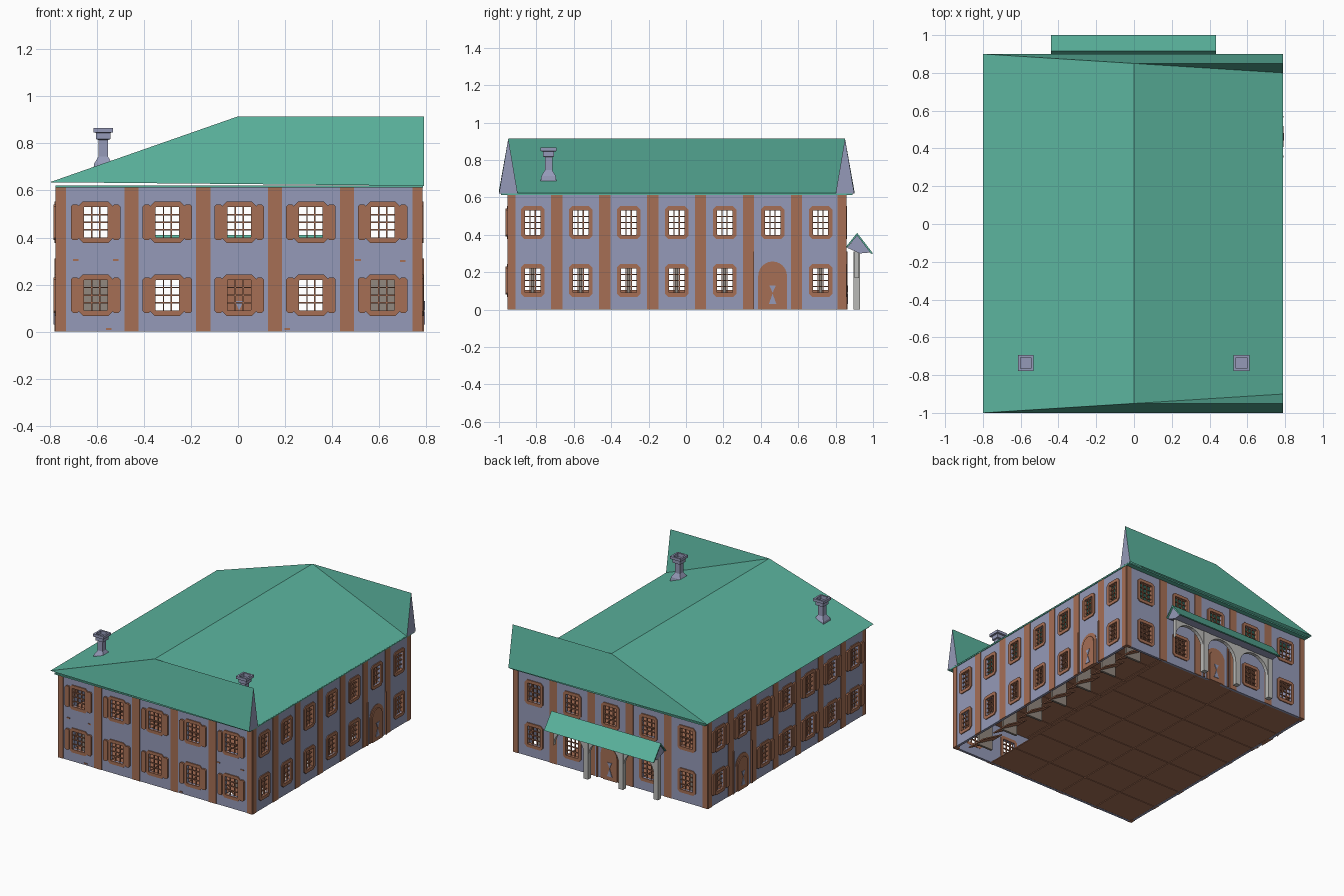
import bpy, bmesh
from math import sin, cos, pi, radians
from mathutils import Vector, Matrix

cube = bpy.data.objects.get("Cube")
if cube:
    bpy.data.objects.remove(cube)

def material(name, rgb):
    m = bpy.data.materials.new(name)
    m.use_nodes = True
    lin = [((c / 255 + 0.055) / 1.055) ** 2.4 for c in rgb] + [1]
    m.diffuse_color = lin
    m.node_tree.nodes["Principled BSDF"].inputs["Base Color"].default_value = lin
    return m

LAVENDER = material("lavender plaster", (149, 154, 184))
BROWN = material("brown wood", (166, 111, 85))
GREEN = material("green roof", (91, 180, 158))
STONE = material("pale stone", (186, 186, 183))
TAUPE = material("taupe interior", (146, 136, 126))

parts = {}

def part(name, mat):
    """One growing mesh per named part."""
    return parts.setdefault(name, (bmesh.new(), mat))[0]

class Frame:
    """Local axes: u along a wall, n outward, z up."""
    def __init__(self, origin, u, n):
        self.o, self.u, self.n = Vector((*origin, 0)), Vector((*u, 0)), Vector((*n, 0))

    def at(self, u, n, z):
        return self.o + self.u * u + self.n * n + Vector((0, 0, z))

def prism(bm, frame, pts, n0, n1):
    a = [bm.verts.new(frame.at(u, n0, z)) for u, z in pts]
    b = [bm.verts.new(frame.at(u, n1, z)) for u, z in pts]
    bm.faces.new(a)
    bm.faces.new(b)
    for i in range(len(pts)):
        j = (i + 1) % len(pts)
        bm.faces.new((a[i], a[j], b[j], b[i]))

def box(bm, frame, u0, u1, z0, z1, n0, n1):
    prism(bm, frame, [(u0, z0), (u1, z0), (u1, z1), (u0, z1)], n0, n1)

def octagon(c, z, w, h, cut):
    return [(c + sx * (w - dx), z + sz * (h - dz)) for sx, sz, dx, dz in (
        (1, -1, cut, 0), (1, -1, 0, cut), (1, 1, 0, cut), (1, 1, cut, 0),
        (-1, 1, cut, 0), (-1, 1, 0, cut), (-1, -1, 0, cut), (-1, -1, cut, 0))]

def arch(c, r, spring, steps=12):
    curve = [(c + r * cos(pi * i / steps), spring + r * sin(pi * i / steps)) for i in range(steps + 1)]
    return [(c + r, 0)] + curve + [(c - r, 0)]

HALF_OPEN = 0.065
STOREYS = (0.155, 0.465)

def window(frame, c, z, w, shutters):
    bm = part("window_frames", BROWN)
    outer = octagon(c, z, w + 0.022, 0.088, 0.018)
    inner = octagon(c, z, w, HALF_OPEN, 0.002)
    for i in range(8):
        j = (i + 1) % 8
        prism(bm, frame, [outer[i], outer[j], inner[j], inner[i]], -0.01, 0.016)
    bars = part("window_bars", BROWN)
    for k in (-1, 1):
        box(bars, frame, c + k * w / 3 - 0.003, c + k * w / 3 + 0.003, z - HALF_OPEN, z + HALF_OPEN, -0.005, 0.004)
    for k in (-1, 0, 1):
        zz = z + k * HALF_OPEN / 2
        box(bars, frame, c - w, c + w, zz - 0.003, zz + 0.003, -0.005, 0.004)
    if shutters:
        bm = part("shutters", BROWN)
        for s in (-1, 1):
            a, b = sorted((c + s * (w + 0.02), c + s * (w + 0.055)))
            prism(bm, frame, octagon((a + b) / 2, z, (b - a) / 2, 0.075, 0.008), 0, 0.022)

def door(frame, c):
    bm = part("doors", BROWN)
    prism(bm, frame, arch(c, 0.077, 0.18), -0.012, 0.012)
    prism(bm, frame, arch(c, 0.056, 0.175), 0.012, 0.018)
    for s in (-1, 1):
        box(bm, frame, c + s * 0.105 - 0.005, c + s * 0.105 + 0.005, 0, 0.31, 0, 0.018)
    glass = part("door_panes", LAVENDER)
    for side in (0.018, -0.016):
        prism(glass, frame, [(c - 0.018, 0.13), (c + 0.018, 0.13), (c, 0.09)], side, side + 0.004)
        prism(glass, frame, [(c - 0.02, 0.03), (c + 0.02, 0.03), (c, 0.085)], side, side + 0.004)

def wall(name, frame, half, bays, pitch, w, door_bay, shutters):
    # pierced wall sheet
    centres = [(i - (bays - 1) / 2) * pitch for i in range(bays)]
    us = [-half] + [c + s * w for c in centres for s in (-1, 1)] + [half]
    zs = [0] + [z + s * HALF_OPEN for z in STOREYS for s in (-1, 1)] + [0.615]
    bm = part(name, LAVENDER)
    grid = [[bm.verts.new(frame.at(u, 0, z)) for z in zs] for u in us]
    for i in range(len(us) - 1):
        for j in range(len(zs) - 1):
            at_door = i % 2 and i // 2 == door_bay and j < 2
            if not (i % 2 and j % 2) and not at_door:
                bm.faces.new((grid[i][j], grid[i + 1][j], grid[i + 1][j + 1], grid[i][j + 1]))
    # openings
    for i, c in enumerate(centres):
        for z in STOREYS:
            if i == door_bay and z < 0.3:
                door(frame, c)
            else:
                window(frame, c, z, w, shutters)
    # pilasters
    bm = part("pilasters", BROWN)
    for i in range(bays - 1):
        c = centres[i] + pitch / 2
        box(bm, frame, c - 0.03, c + 0.03, 0, 0.615, 0, 0.012)
    for s in (-1, 1):
        c = s * (half - 0.012)
        box(bm, frame, c - 0.02, c + 0.02, 0, 0.615, -0.012, 0.012)

FRONT = Frame((0.005, -0.942), (1, 0), (0, -1))
BACK = Frame((0.005, 0.845), (1, 0), (0, 1))
RIGHT = Frame((-0.763, -0.05), (0, 1), (-1, 0))
LEFT = Frame((0.773, -0.05), (0, 1), (1, 0))
wall("front_wall", FRONT, 0.768, 5, 0.305, 0.05, None, True)
wall("back_wall", BACK, 0.768, 5, 0.305, 0.05, 2, False)
wall("right_wall", RIGHT, 0.893, 7, 0.2565, 0.041, 5, True)
wall("left_wall", LEFT, 0.893, 7, 0.2565, 0.041, 5, False)

# roof: gable with tall upturned ends on the left side
bm = part("roof", GREEN)
gable = part("roof_end_gables", LAVENDER)
def face(mesh, *pts):
    mesh.faces.new([mesh.verts.new(p) for p in pts])
TOP, EAVE, TIP = 0.915, 0.62, 0.635
face(bm, (-0.8, -1, TIP), (0, -0.95, TOP), (0, 0.85, TOP), (-0.8, 0.9, TIP))
face(bm, (0, -0.95, TOP), (0.79, -0.9, EAVE), (0.79, 0.8, EAVE), (0, 0.85, TOP))
for mid, s in ((-0.95, -1), (0.85, 1)):
    out, inn = mid + s * 0.05, mid - s * 0.05
    face(bm, (-0.8, out, TIP), (0.79, out, EAVE), (0.79, mid, TOP), (0, mid, TOP))
    face(bm, (0, mid, TOP), (0.79, mid, TOP), (0.79, inn, EAVE))
    face(gable, (0.79, out, EAVE), (0.79, inn, EAVE), (0.79, mid, TOP))
ABOVE = Frame((0, 0), (1, 0), (0, 1))
box(part("eaves", GREEN), ABOVE, -0.775, 0.787, 0.612, 0.622, -0.99, 0.89)

# chimneys
bm = part("chimneys", LAVENDER)
profile = [(0.045, 0.67), (0.038, 0.715), (0.02, 0.745), (0.02, 0.815), (0.03, 0.818), (0.03, 0.845),
           (0.042, 0.847), (0.042, 0.866), (0.029, 0.866), (0.029, 0.84)]
for x in (-0.573, 0.57):
    rings = [[bm.verts.new((x + a * h, -0.735 + b * h, z)) for a, b in ((-1, -1), (1, -1), (1, 1), (-1, 1))]
             for h, z in profile]
    for r, q in zip(rings, rings[1:]):
        for i in range(4):
            bm.faces.new((r[i], r[(i + 1) % 4], q[(i + 1) % 4], q[i]))
    bm.faces.new(rings[-1])
    bm.faces.new(rings[0])

# porch: roof, then arches on three posts
SIDE = Frame((0, 0), (0, 1), (1, 0))
bm = part("porch_roof", GREEN)
prism(bm, SIDE, [(0.915, 0.41), (1.0, 0.3), (0.99, 0.298), (0.915, 0.396)], -0.44, 0.435)
prism(bm, SIDE, [(0.915, 0.41), (0.855, 0.335), (0.862, 0.332), (0.915, 0.396)], -0.44, 0.435)
prism(part("porch_gables", LAVENDER), SIDE, [(0.862, 0.33), (0.915, 0.397), (0.985, 0.305), (0.93, 0.3)], -0.43, 0.425)
PORCH = Frame((0, 0.895), (1, 0), (0, 1))
bm = part("porch_arches", STONE)
posts = [-0.41, -0.13, 0.15]
for x in posts:
    box(bm, PORCH, x - 0.018, x + 0.018, 0, 0.31, 0, 0.036)
    c, r = x + 0.14, 0.122
    curve = [(c + r * cos(pi * i / 12), 0.17 + r * sin(pi * i / 12)) for i in range(13)]
    for p, q in zip(curve, curve[1:]):
        prism(bm, PORCH, [p, q, (q[0], 0.31), (p[0], 0.31)], 0.005, 0.031)

# floors: tiled, with a loose tilted row on the left side
ground, upper = part("ground_floor", BROWN), part("upper_floor", BROWN)
for i in range(5):
    for j in range(7):
        x, y = 0.005 + (i - 2) * 0.305, -0.05 + (j - 3) * 0.2545
        span = (x - 0.15, x + 0.15)
        box(upper, ABOVE, *span, 0.3, 0.308, y - 0.125, y + 0.125)
        if i < 4:
            box(ground, ABOVE, *span, 0.001, 0.008, y - 0.125, y + 0.125)
        else:
            rot = Matrix.Translation((x, y, 0.055)) @ Matrix.Rotation(radians(30), 4, "Y")
            size = Matrix.Diagonal((0.19, 0.15, 0.008, 1))
            bmesh.ops.create_cube(ground, size=1, matrix=rot @ size)
bm = part("plank_ends", BROWN)
for x, z in ((-0.69, 0.305), (-0.52, 0.305), (0.51, 0.305), (0.7, 0.3), (-0.55, 0.012), (0.21, 0.012)):
    box(bm, ABOVE, x - 0.012, x + 0.012, z - 0.004, z + 0.004, -0.955, -0.93)

# inner partitions
bm = part("partitions", TAUPE)
for j in range(7):
    y = -0.05 + (j - 3) * 0.2565
    for x in (-0.605, 0.615):
        box(bm, ABOVE, x - 0.06, x + 0.06, 0.008, 0.3, y - 0.008, y + 0.008)

for name, (bm, mat) in parts.items():
    bmesh.ops.recalc_face_normals(bm, faces=bm.faces)
    mesh = bpy.data.meshes.new(name)
    bm.to_mesh(mesh)
    bm.free()
    mesh.materials.append(mat)
    obj = bpy.data.objects.new(name, mesh)
    bpy.context.collection.objects.link(obj)
    if name.endswith("_wall"):
        mod = obj.modifiers.new("thickness", "SOLIDIFY")
        mod.thickness, mod.offset = 0.018, 0
